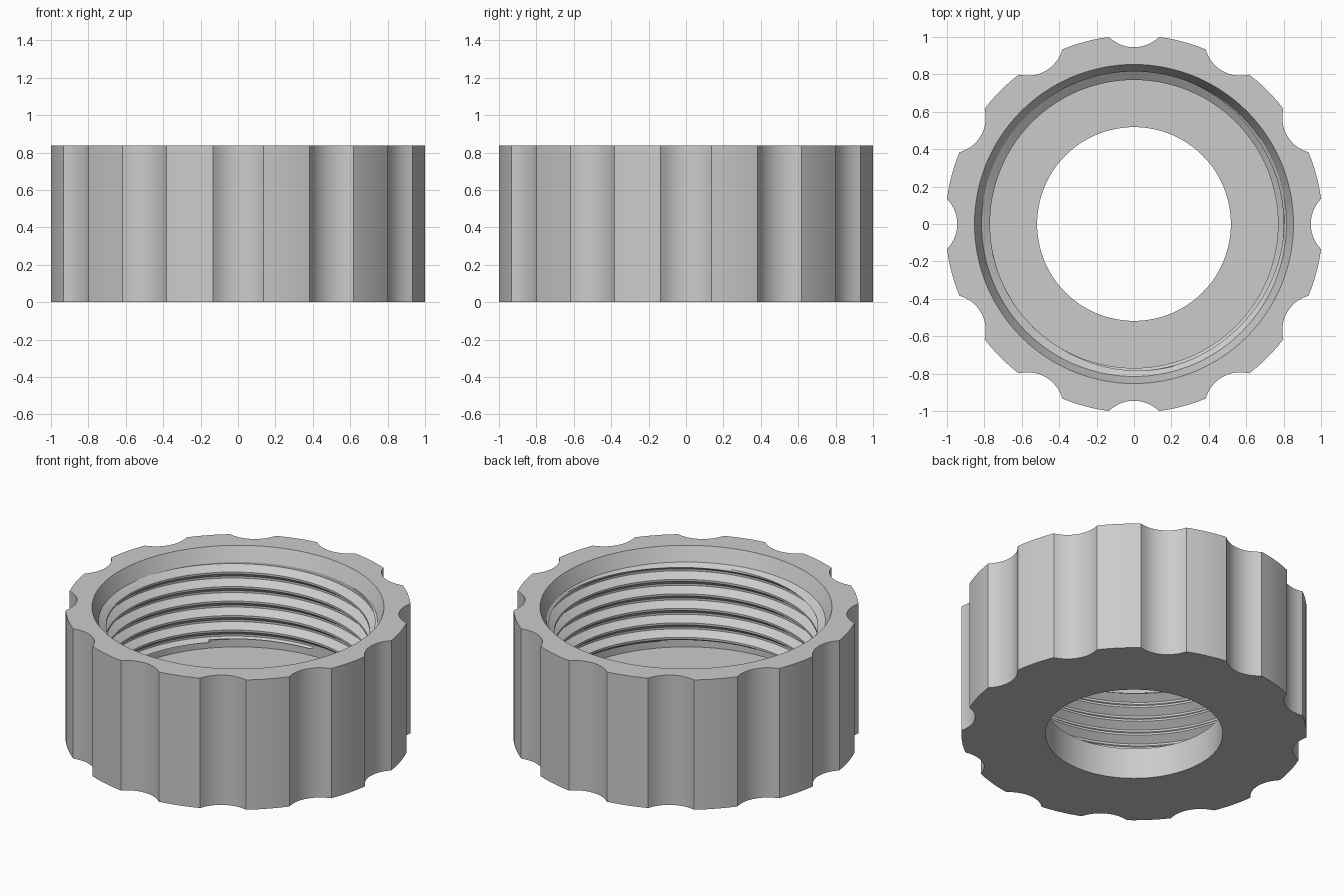
import bpy
import bmesh
from math import sin, cos, sqrt, asin, pi, tau, radians

if "Cube" in bpy.data.objects:
    bpy.data.objects.remove(bpy.data.objects["Cube"], do_unlink=True)

HEIGHT, FLOOR = 0.837, 0.2
OUTER, HOLE = 1.009, 0.518
GRIPS, GRIP_CENTRE, GRIP_RADIUS = 12, 1.136, 0.191
MAJOR, MINOR, MOUTH = 0.815, 0.77, 0.853
THREAD_LOW, THREAD_HIGH, PITCH = 0.25, 0.747, 0.0935
GRIP_HALF = asin(0.135 / OUTER)

# One thread turn: (fraction of the pitch, radius)
TURN = [(0.0, MAJOR), (0.36, MINOR), (0.5, MINOR), (0.86, MAJOR), (1.0, MAJOR)]
SUB = 3


def column_angles():
    """Angles that land exactly on the edges of every grip groove."""
    step = tau / GRIPS
    angles = []
    for g in range(GRIPS):
        mid = g * step
        angles += [(mid - GRIP_HALF + 2 * GRIP_HALF * i / 12, True) for i in range(13)]
        gap = step - 2 * GRIP_HALF
        angles += [(mid + GRIP_HALF + gap * i / 6, False) for i in range(1, 6)]
    first = angles[0]
    return angles + [(first[0] + tau, True)]


def outer_radius(angle, in_groove):
    if not in_groove:
        return OUTER
    step = tau / GRIPS
    off = angle - round(angle / step) * step
    cut = GRIP_CENTRE * cos(off) - sqrt(GRIP_RADIUS ** 2 - (GRIP_CENTRE * sin(off)) ** 2)
    return min(OUTER, cut)


def thread_rows(angle):
    """Thread section from bottom to top, clipped by relief and lead-in chamfer."""
    rows = []
    for turn in range(-2, 8):
        base = THREAD_LOW + PITCH * (turn + angle / tau)
        for (f0, r0), (f1, r1) in zip(TURN, TURN[1:]):
            for s in range(SUB):
                t = s / SUB
                z = base + PITCH * (f0 + (f1 - f0) * t)
                r = r0 + (r1 - r0) * t
                if z <= THREAD_LOW or z >= THREAD_HIGH:
                    z, r = min(max(z, THREAD_LOW), THREAD_HIGH), MAJOR
                chamfer = MAJOR - (THREAD_HIGH - z) * 1.65
                rows.append((max(r, chamfer), z))
    return rows


def section(angle, in_groove):
    out = outer_radius(angle, in_groove)
    return ([(HOLE, FLOOR), (HOLE, 0), (out, 0), (out, HEIGHT), (MOUTH, HEIGHT),
             (MAJOR, THREAD_HIGH)] + thread_rows(angle)[::-1]
            + [(MAJOR, THREAD_LOW), (MAJOR, FLOOR)])


# Threaded ring nut, swept column by column
bm = bmesh.new()
columns = []
for angle, in_groove in column_angles():
    columns.append([bm.verts.new((r * cos(angle), r * sin(angle), z))
                    for r, z in section(angle, in_groove)])
for a, b in zip(columns, columns[1:]):
    n = len(a)
    for i in range(n):
        j = (i + 1) % n
        bm.faces.new((a[i], b[i], b[j], a[j]))
bmesh.ops.remove_doubles(bm, verts=bm.verts, dist=0.00005)
bmesh.ops.dissolve_degenerate(bm, edges=bm.edges, dist=0.00005)
bmesh.ops.recalc_face_normals(bm, faces=bm.faces)

mesh = bpy.data.meshes.new("threaded_ring_nut")
bm.to_mesh(mesh)
bm.free()
nut = bpy.data.objects.new("threaded_ring_nut", mesh)
bpy.context.collection.objects.link(nut)

# Plain grey material
grey = bpy.data.materials.new("light_grey")
grey.use_nodes = True
colour = (0.6, 0.6, 0.6, 1)
grey.diffuse_color = colour
grey.node_tree.nodes["Principled BSDF"].inputs["Base Color"].default_value = colour
mesh.materials.append(grey)

# Smooth curved walls, keep creases sharp
bpy.ops.object.select_all(action="DESELECT")
nut.select_set(True)
bpy.context.view_layer.objects.active = nut
bpy.ops.object.shade_smooth_by_angle(angle=radians(20))
